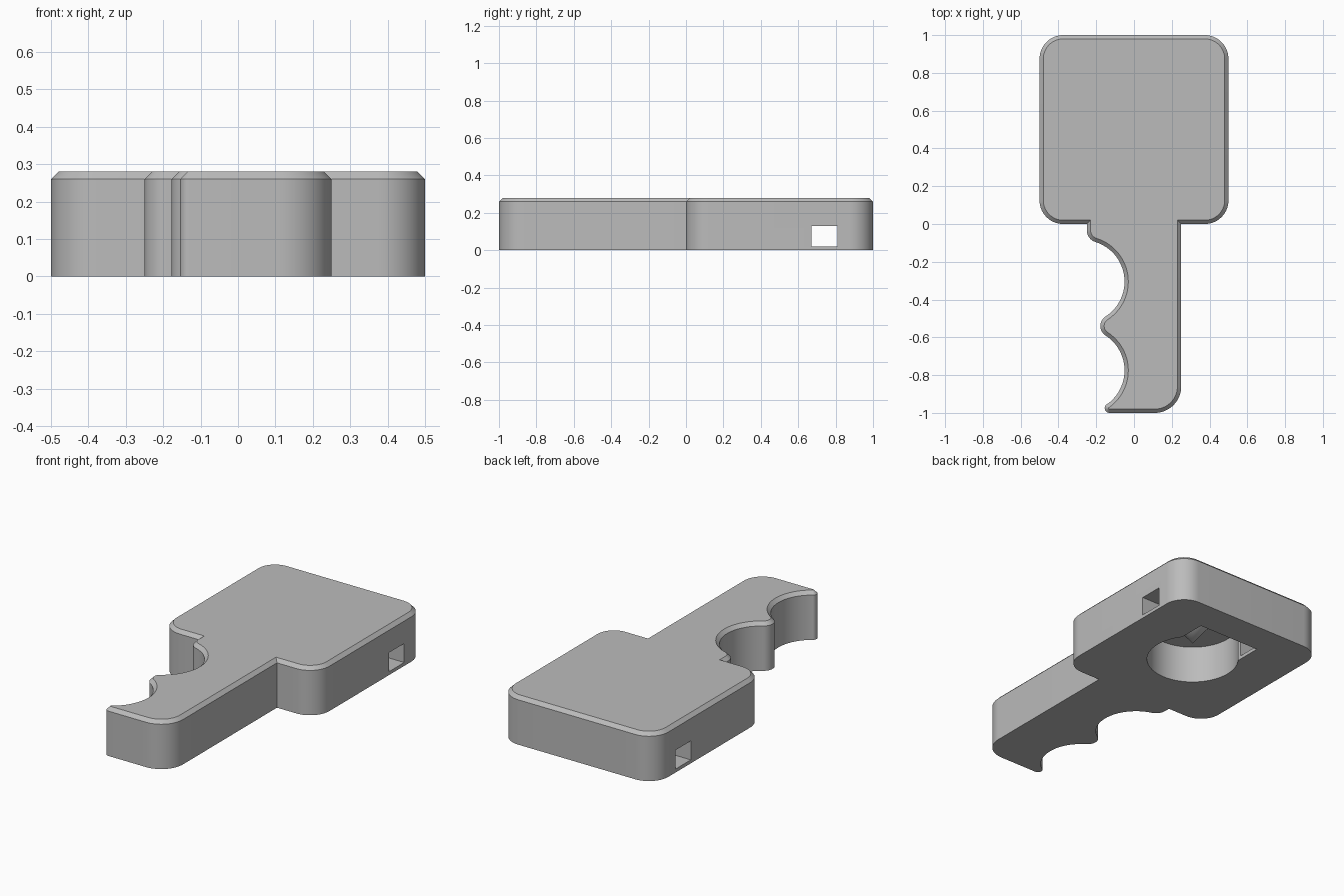
import bpy
import bmesh
from math import sin, cos, radians, atan2, degrees, hypot

cube = bpy.data.objects.get("Cube")
if cube:
    bpy.data.objects.remove(cube, do_unlink=True)

HEIGHT, CHAMFER = 0.28, 0.02

grey = bpy.data.materials.new("plain grey")
grey.use_nodes = True
grey.diffuse_color = (0.5, 0.5, 0.5, 1)
grey.node_tree.nodes["Principled BSDF"].inputs["Base Color"].default_value = (0.5, 0.5, 0.5, 1)


def arc(centre, r, a0, a1):
    steps = max(4, int(abs(a1 - a0) / 6))
    angles = [radians(a0 + (a1 - a0) * i / steps) for i in range(steps + 1)]
    return [(centre[0] + r * cos(a), centre[1] + r * sin(a)) for a in angles]


def heading(a, b):
    return degrees(atan2(b[1] - a[1], b[0] - a[0]))


def make_object(name, bm):
    bmesh.ops.recalc_face_normals(bm, faces=bm.faces)
    mesh = bpy.data.meshes.new(name)
    bm.to_mesh(mesh)
    bm.free()
    mesh.materials.append(grey)
    obj = bpy.data.objects.new(name, mesh)
    bpy.context.collection.objects.link(obj)
    return obj


def activate(obj):
    bpy.ops.object.select_all(action='DESELECT')
    obj.select_set(True)
    bpy.context.view_layer.objects.active = obj


def box(name, lo, hi):
    bm = bmesh.new()
    bmesh.ops.create_cube(bm, size=1)
    for v in bm.verts:
        v.co = [(a + b) / 2 + c * (b - a) for a, b, c in zip(lo, hi, v.co)]
    return make_object(name, bm)


def cone(name, r1, r2, z0, z1):
    bm = bmesh.new()
    bmesh.ops.create_cone(bm, cap_ends=True, segments=64, radius1=r1, radius2=r2, depth=z1 - z0)
    bmesh.ops.translate(bm, verts=bm.verts, vec=(0, 0.5, (z0 + z1) / 2))
    return make_object(name, bm)


# Outline: square head with rounded corners
R = 0.125
E = 0.5 - R
outline = [(0.25, 0)]
for i, c in enumerate([(E, R), (E, 1 - R), (-E, 1 - R), (-E, R)]):
    outline += arc(c, R, 90 * i - 90, 90 * i)
outline.append((-0.25, 0))

# Outline: handle with two scooped finger grips
nub, bump, tip = (-0.185, -0.033), (-0.118, -0.54), (-0.13, -0.975)
grip_a, grip_b = (-0.27, -0.305), (-0.27, -0.775)
outline += arc(nub, 0.065, 180, heading(nub, grip_a) + 360)
outline += arc(grip_a, 0.22, heading(grip_a, nub), heading(grip_a, bump))[1:]
outline += arc(bump, 0.06, heading(bump, grip_a), heading(bump, grip_b) + 360)[1:]
outline += arc(grip_b, 0.22, heading(grip_b, bump), heading(grip_b, tip))[1:]
outline += arc(tip, 0.025, heading(tip, grip_b), 270)[1:]
outline += arc((0.11, -0.86), 0.14, 270, 360)

# Body: extruded outline with a chamfered top rim
clean = [p for i, p in enumerate(outline)
         if hypot(p[0] - outline[i - 1][0], p[1] - outline[i - 1][1]) > 0.001]
bm = bmesh.new()
base = bm.faces.new([bm.verts.new((x, y, 0)) for x, y in clean])
grown = bmesh.ops.extrude_face_region(bm, geom=[base], use_keep_orig=True)["geom"]
top = next(g for g in grown if isinstance(g, bmesh.types.BMFace))
bmesh.ops.translate(bm, verts=top.verts, vec=(0, 0, HEIGHT - CHAMFER))
bmesh.ops.recalc_face_normals(bm, faces=bm.faces)
bmesh.ops.inset_region(bm, faces=[top], thickness=CHAMFER, use_even_offset=True, use_boundary=True)
for v in top.verts:
    v.co.z = HEIGHT
body = make_object("body", bm)

# Round pocket, slot and cross tunnel cut from the body
cutters = [cone("pocket_cutter", 0.25, 0.25, -0.1, 0.22),
           box("slot_cutter", (-0.2, 0.55, -0.12), (0.2, 0.81, 0.131)),
           box("tunnel_cutter", (-0.7, 0.67, 0.02), (0.7, 0.809, 0.13))]
activate(body)
for cutter in cutters:
    cutter.hide_render = True
    mod = body.modifiers.new("cut", 'BOOLEAN')
    mod.operation = 'DIFFERENCE'
    mod.solver = 'EXACT'
    mod.object = cutter
    bpy.ops.object.modifier_apply(modifier=mod.name)
    bpy.data.objects.remove(cutter, do_unlink=True)

# Spike hanging from the pocket ceiling
spike = cone("pocket_spike", 0, 0.1, 0.1, 0.225)

for obj in (body, spike):
    activate(obj)
    bpy.ops.object.shade_smooth_by_angle(angle=radians(30))
